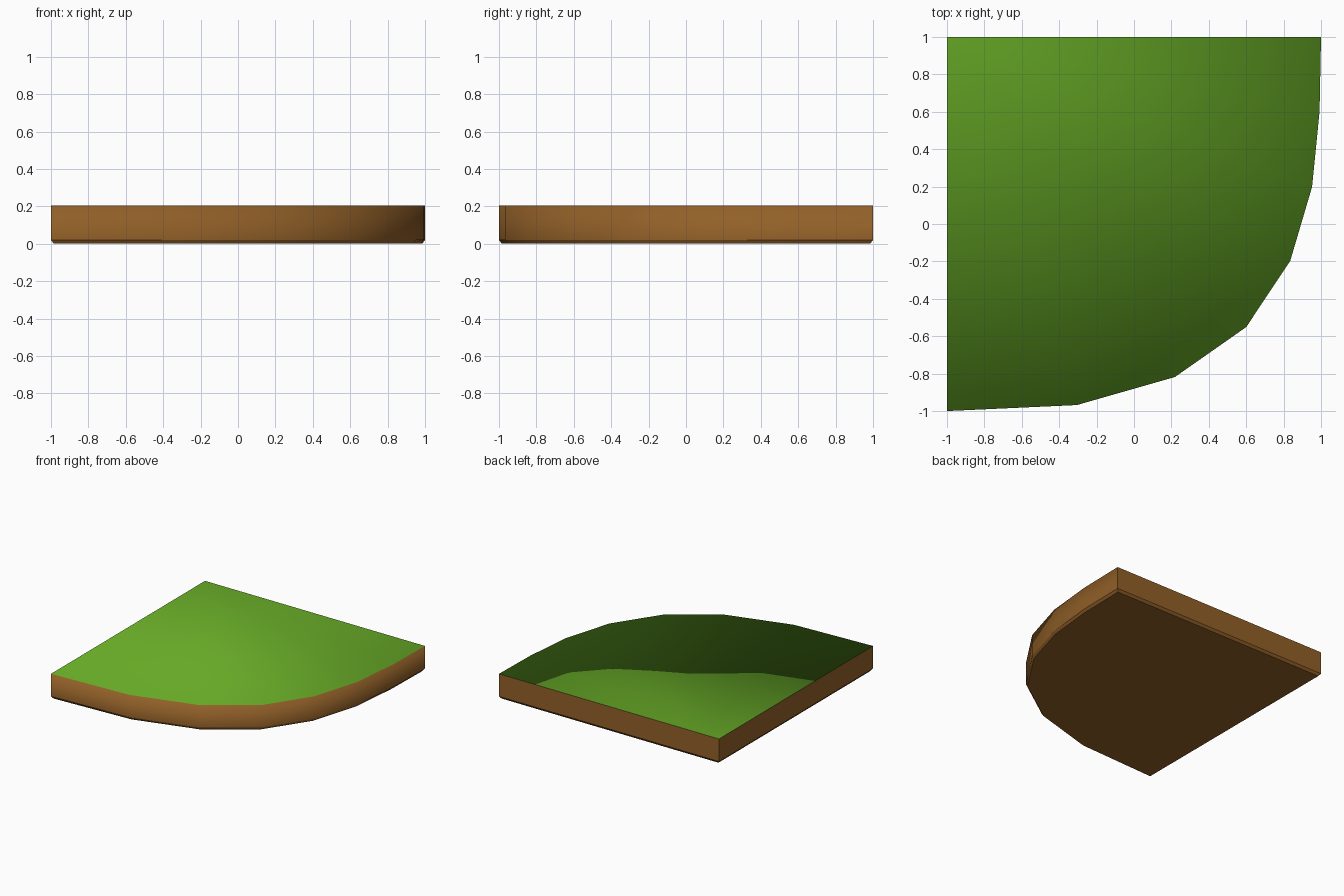
import bpy, bmesh

if "Cube" in bpy.data.objects:
    bpy.data.objects.remove(bpy.data.objects["Cube"])

def material(name, rgb):
    m = bpy.data.materials.new(name)
    lin = [((c / 255 + 0.055) / 1.055) ** 2.4 for c in rgb]
    m.diffuse_color = (*lin, 1)
    m.use_nodes = True
    m.node_tree.nodes["Principled BSDF"].inputs["Base Color"].default_value = m.diffuse_color
    return m

TOP, BEVEL_Z, INSET = 0.205, 0.02, 0.015

# Tile outline: curved front-right edge, then the square back-left corner
ARC = [(-1, -1), (-.305, -.968), (.219, -.818), (.6, -.551),
       (.835, -.198), (.952, .198), (.992, .6), (1, 1)]
outline = ARC + [(-1, 1)]
n, corner = len(outline), len(outline) - 1

bm = bmesh.new()
def ring(z, scale):
    return [bm.verts.new((x * scale, y * scale, z)) for x, y in outline]

bottom = ring(0, 1 - INSET)
lower = ring(BEVEL_Z, 1)
upper = ring(TOP, 1)

# Earth underside, bevel and walls
bm.faces.new(bottom[::-1])
for a, b in ((bottom, lower), (lower, upper)):
    for i in range(n):
        j = (i + 1) % n
        bm.faces.new((a[i], a[j], b[j], b[i]))

# Grass top, fanned from the square corner
for i in range(n - 2):
    bm.faces.new((upper[corner], upper[i], upper[i + 1])).material_index = 1

# Smooth shading rolls over the curved rim; all other edges stay crisp
for f in bm.faces:
    f.smooth = True
def sharp(v, w):
    bm.edges.get((v, w)).smooth = False
for i in range(n):
    j = (i + 1) % n
    sharp(bottom[i], bottom[j])
    sharp(lower[i], lower[j])
for i in (0, n - 2, corner):
    sharp(lower[i], upper[i])
    sharp(bottom[i], lower[i])
sharp(upper[n - 2], upper[corner])
sharp(upper[corner], upper[0])

mesh = bpy.data.meshes.new("ground_tile")
bm.to_mesh(mesh)
bm.free()
mesh.materials.append(material("earth brown", (146, 96, 40)))
mesh.materials.append(material("grass green", (102, 168, 38)))
bpy.context.collection.objects.link(bpy.data.objects.new("ground_tile", mesh))
